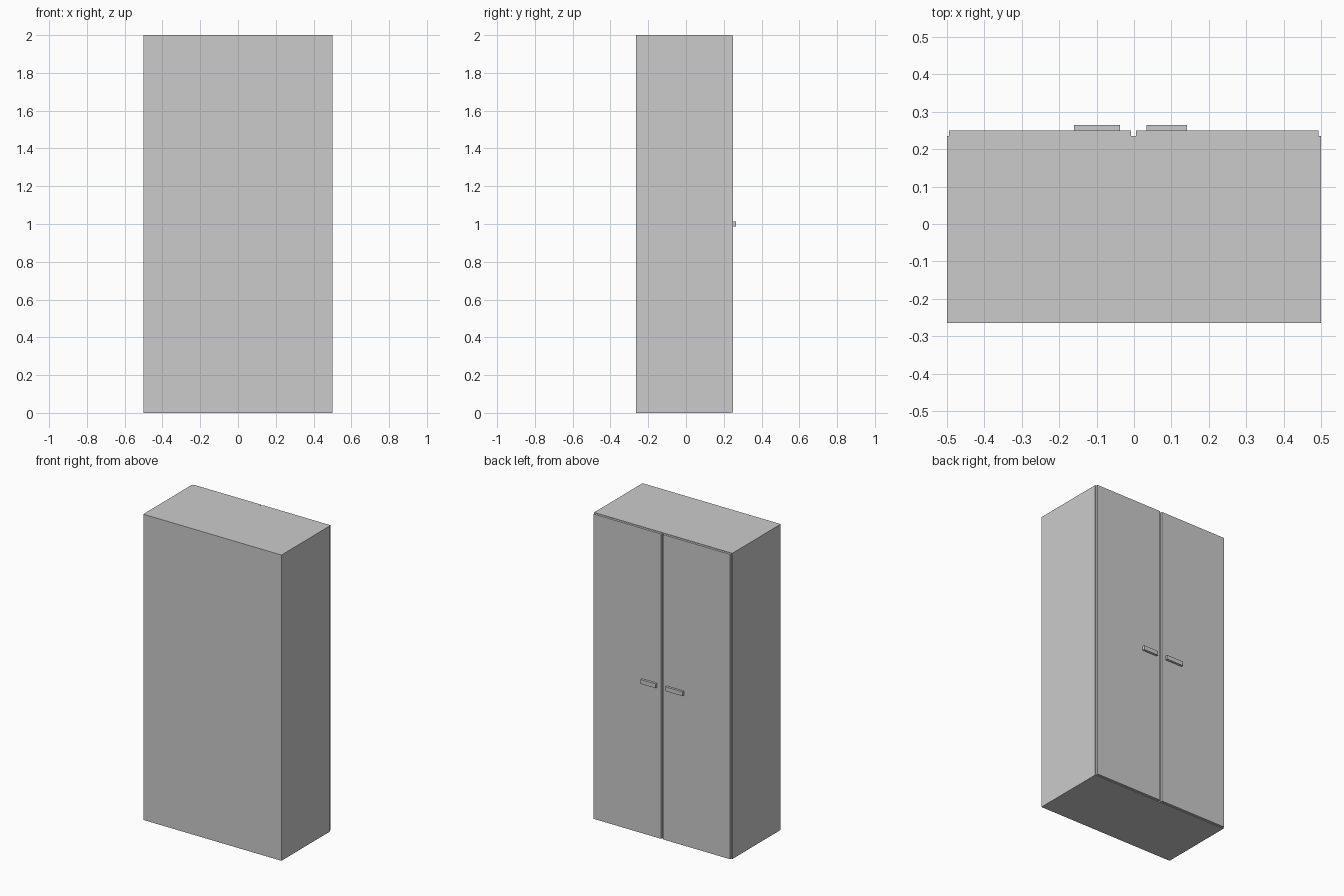
import bpy
from mathutils import Vector

default = bpy.data.objects.get("Cube")
if default:
    bpy.data.objects.remove(default, do_unlink=True)

# Single plain grey finish
GREY = (0.6, 0.6, 0.6, 1.0)
grey = bpy.data.materials.new("plain_grey")
grey.use_nodes = True
grey.diffuse_color = GREY
grey.node_tree.nodes["Principled BSDF"].inputs["Base Color"].default_value = GREY


def box(name, low, high):
    """Flat-sided box spanning two opposite corners."""
    low, high = Vector(low), Vector(high)
    bpy.ops.mesh.primitive_cube_add(size=1)
    obj = bpy.context.object
    obj.name = obj.data.name = name
    centre, size = (low + high) / 2, high - low
    for v in obj.data.vertices:
        v.co = centre + v.co * size
    obj.data.materials.append(grey)
    return obj


BACK, FACE, DOOR, GRIP = -0.265, 0.235, 0.25, 0.265

# Cabinet body
box("cabinet_body", (-0.5, BACK, 0), (0.5, FACE, 2))

# Doors with a narrow gap between them, each with a horizontal bar handle
sides = {
    "right": ((-0.494, -0.008), (-0.16, -0.037)),
    "left": ((0.006, 0.493), (0.034, 0.142)),
}
for side, (door, handle) in sides.items():
    box(side + "_door", (door[0], FACE, 0.003), (door[1], DOOR, 1.997))
    box(side + "_handle", (handle[0], DOOR, 0.986), (handle[1], GRIP, 1.014))
